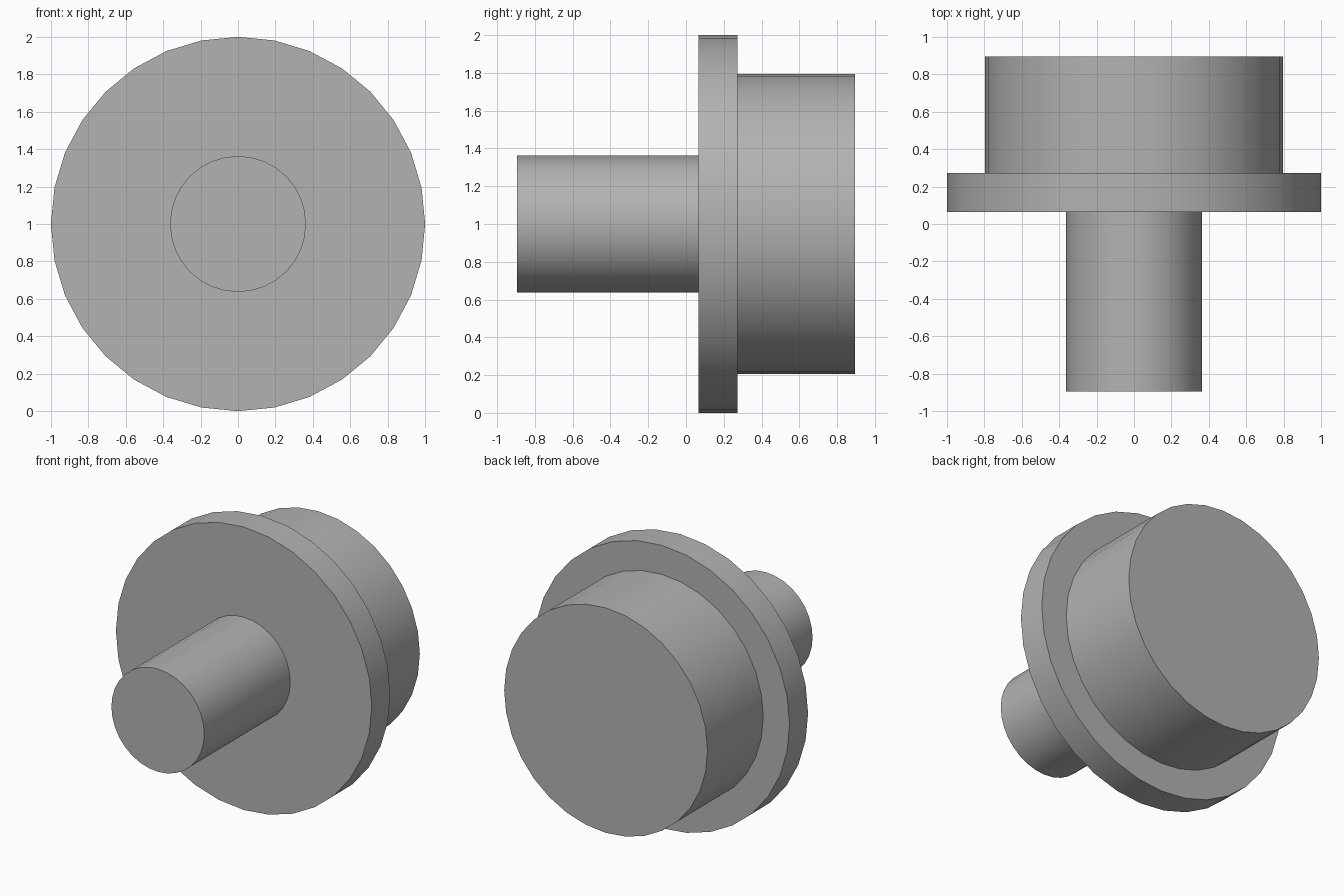
import bpy
import math

# Remove the default cube
cube = bpy.data.objects.get("Cube")
if cube:
    bpy.data.objects.remove(cube, do_unlink=True)

# Single plain grey
grey = bpy.data.materials.new("plain grey")
grey.use_nodes = True
colour = (0.45, 0.45, 0.45, 1)
grey.diffuse_color = colour
grey.node_tree.nodes["Principled BSDF"].inputs["Base Color"].default_value = colour


def disc(name, radius, front, back, sides):
    """Smooth-sided cylinder running along y from front to back."""
    bpy.ops.mesh.primitive_cylinder_add(
        vertices=sides, radius=radius, depth=back - front,
        location=(0, (front + back) / 2, 1), rotation=(math.pi / 2, 0, 0))
    obj = bpy.context.object
    obj.name = name
    obj.data.materials.append(grey)
    bpy.ops.object.shade_smooth_by_angle(angle=math.radians(35))
    return obj


# Narrow shaft, wide flange and rear drum share one axis
disc("shaft", 0.363, -0.895, 0.065, 32)
disc("flange", 1.0, 0.065, 0.272, 32)
disc("drum", 0.795, 0.272, 0.895, 32)
